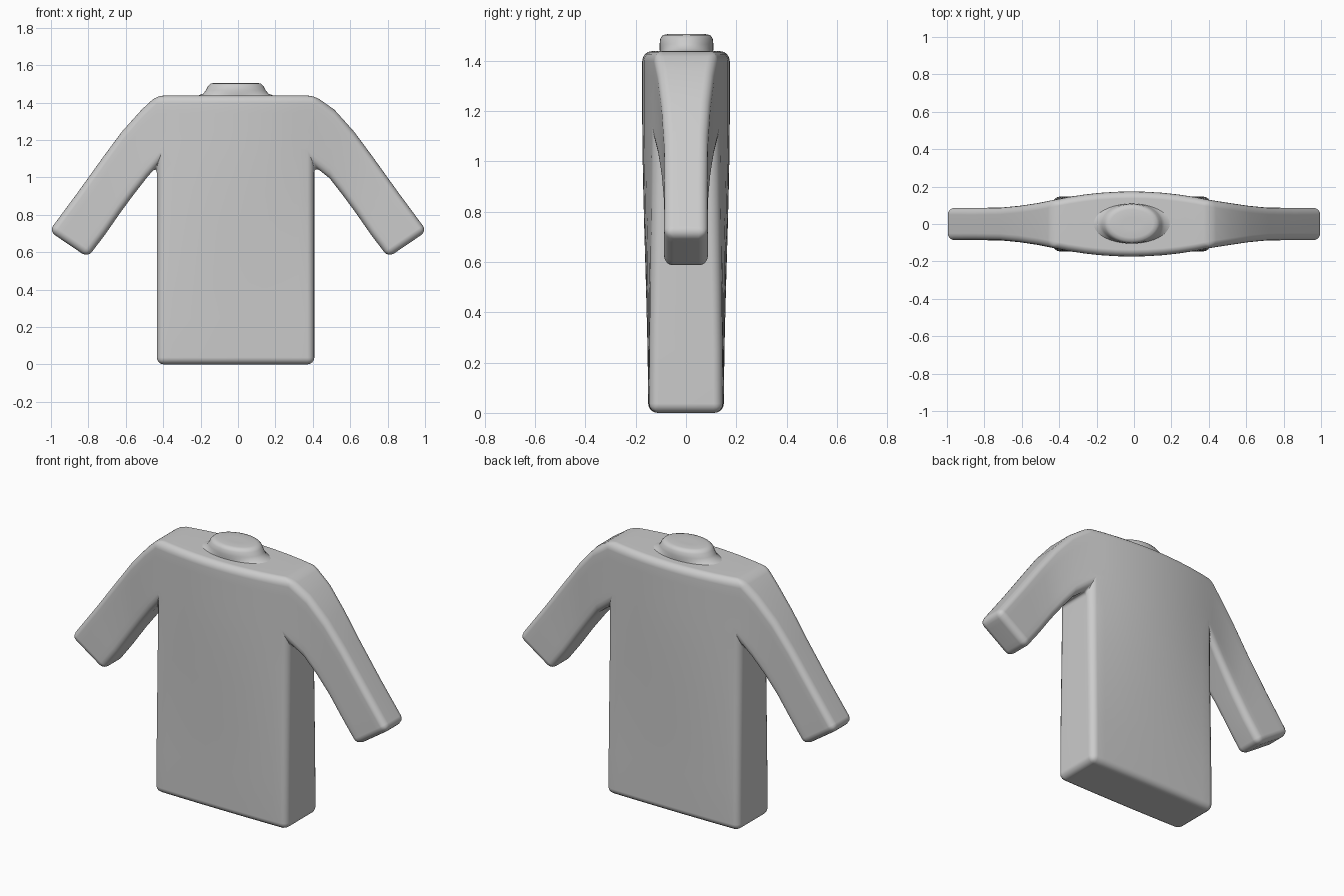
import bpy, bmesh, math

if "Cube" in bpy.data.objects:
    bpy.data.objects.remove(bpy.data.objects["Cube"])

OFF = -0.013   # torso sits slightly left of the sleeve span
HALF = 0.421
TOP = 1.437
PIT = 1.06
UP_ROWS = 4


def lerp(a, b, t):
    return a + (b - a) * t


def torso_depth(u, z):
    # half depth: nearly flat at the hem, bulging at the chest
    t = min(z / 1.2, 1.0)
    t = t * t * (3 - 2 * t)
    return lerp(lerp(0.150, 0.174, t), lerp(0.146, 0.128, t), u * u)


def finish(bm, name):
    bmesh.ops.remove_doubles(bm, verts=bm.verts, dist=1e-4)
    bmesh.ops.recalc_face_normals(bm, faces=bm.faces)
    for f in bm.faces:
        f.smooth = True
    me = bpy.data.meshes.new(name)
    bm.to_mesh(me)
    bm.free()
    ob = bpy.data.objects.new(name, me)
    bpy.context.collection.objects.link(ob)
    return ob


def patch(grid, quads):
    for a, b in zip(grid, grid[1:]):
        for j in range(len(a) - 1):
            quads.append((a[j], b[j], b[j + 1], a[j + 1]))


# Shirt: front panel of quads, each point is (x, z, half depth)
quads = []
rows = [0, 0.25, 0.5, 0.75, 0.93] + [lerp(PIT, TOP, j / UP_ROWS) for j in range(UP_ROWS + 1)]
us = [-1 + 2 * i / 10 for i in range(11)]
patch([[(OFF + HALF * u, z, torso_depth(u, z)) for z in rows] for u in us], quads)

# Sleeves: stations of (upper x, upper z, lower x, lower z, half depth)
stations = [(0.515, 1.362, 0.49, 0.995, 0.112), (0.62, 1.245, 0.56, 0.905, 0.097),
            (0.72, 1.11, 0.63, 0.81, 0.088), (0.86, 0.915, 0.71, 0.695, 0.086),
            (1.01, 0.712, 0.803, 0.572, 0.087)]
for s in (-1, 1):
    root = [(OFF + HALF * s, z, torso_depth(s, z)) for z in rows[-UP_ROWS - 1:]]
    grid = [root]
    for tx, tz, bx, bz, d in stations:
        grid.append([(s * lerp(bx, tx, k / UP_ROWS), lerp(bz, tz, k / UP_ROWS), d)
                     for k in range(UP_ROWS + 1)])
    patch(grid, quads)

# Front, back and the side walls along the outline
bm = bmesh.new()
for q in quads:
    bm.faces.new([bm.verts.new((x, -d, z)) for x, z, d in q])
bmesh.ops.remove_doubles(bm, verts=bm.verts, dist=1e-4)
rim = [e for e in bm.edges if e.is_boundary]
walls = [[v.co.copy() for v in e.verts] for e in rim]
for q in quads:
    bm.faces.new([bm.verts.new((x, d, z)) for x, z, d in q])
for a, b in walls:
    ring = [a, b, b.copy(), a.copy()]
    ring[2].y *= -1
    ring[3].y *= -1
    bm.faces.new([bm.verts.new(p) for p in ring])
shirt = finish(bm, "shirt_body")
bev = shirt.modifiers.new("soft_edges", 'BEVEL')
bev.width = 0.037
bev.segments = 4
bev.limit_method = 'ANGLE'
bev.angle_limit = math.radians(32)
bev.use_clamp_overlap = False
shirt.modifiers.new("normals", 'WEIGHTED_NORMAL')

# Collar: stacked ellipses (x radius, y radius, z)
profile = [(0.24, 0.106, 1.425), (0.20, 0.106, 1.438), (0.175, 0.107, 1.447),
           (0.160, 0.107, 1.465), (0.148, 0.104, 1.488), (0.135, 0.094, 1.501),
           (0.115, 0.075, 1.505), (0.05, 0.03, 1.504)]
N = 40
bm = bmesh.new()
loops = [[bm.verts.new((-0.012 + rx * math.cos(2 * math.pi * i / N),
                        0.002 + ry * math.sin(2 * math.pi * i / N), z)) for i in range(N)]
         for rx, ry, z in profile]
for a, b in zip(loops, loops[1:]):
    for i in range(N):
        k = (i + 1) % N
        bm.faces.new((a[i], a[k], b[k], b[i]))
bm.faces.new(loops[-1])
bm.faces.new(loops[0][::-1])
finish(bm, "collar")
